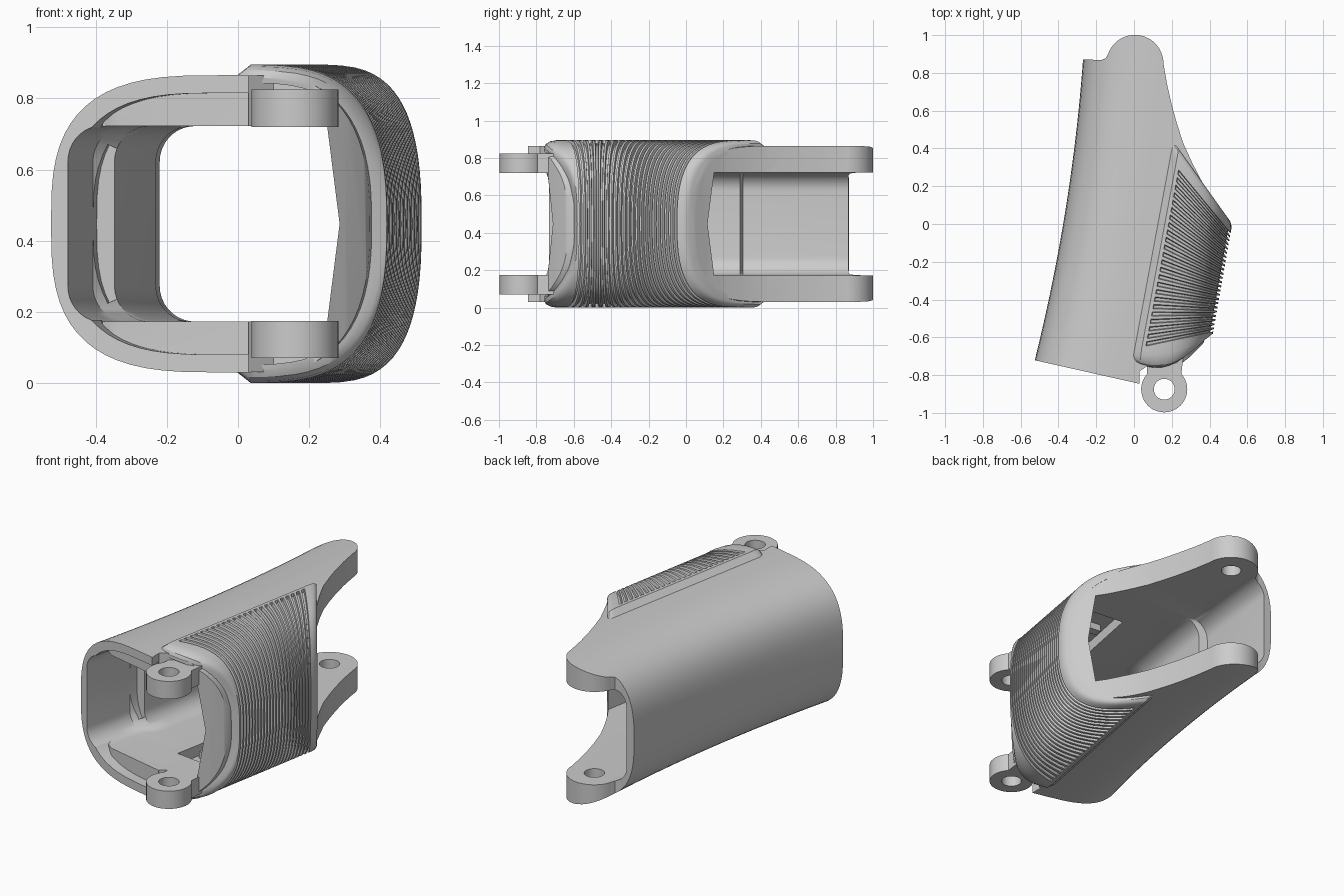
import bpy, bmesh, math
from mathutils import Vector

if "Cube" in bpy.data.objects:
    bpy.data.objects.remove(bpy.data.objects["Cube"])

ZC = 0.4475  # mirror plane height


def make(name, rings):
    """Closed solid lofted through equal-length rings, capped at both ends."""
    bm = bmesh.new()
    rows = [[bm.verts.new(p) for p in r] for r in rings]
    n = len(rows[0])
    for a, b in zip(rows, rows[1:]):
        for i in range(n):
            j = (i + 1) % n
            bm.faces.new((a[i], a[j], b[j], b[i]))
    bm.faces.new(rows[0][::-1])
    bm.faces.new(rows[-1])
    bmesh.ops.recalc_face_normals(bm, faces=bm.faces)
    me = bpy.data.meshes.new(name)
    bm.to_mesh(me)
    bm.free()
    ob = bpy.data.objects.new(name, me)
    bpy.context.collection.objects.link(ob)
    return ob


def prism(name, pts, z0, z1):
    return make(name, [[(x, y, z) for x, y in pts] for z in (z0, z1)])


def circle(cx, cy, r, n=48, a0=0.0, a1=360.0):
    m = n if a1 - a0 == 360 else n - 1
    return [(cx + r * math.cos(math.radians(a0 + (a1 - a0) * i / m)),
             cy + r * math.sin(math.radians(a0 + (a1 - a0) * i / m))) for i in range(n)]


def boolean(ob, cutter, op='DIFFERENCE'):
    m = ob.modifiers.new("cut", 'BOOLEAN')
    m.object, m.operation, m.solver = cutter, op, 'EXACT'
    bpy.context.view_layer.objects.active = ob
    bpy.ops.object.modifier_apply(modifier=m.name)
    bpy.data.objects.remove(cutter)


def smooth(ob, angle=30):
    bpy.ops.object.select_all(action='DESELECT')
    ob.select_set(True)
    bpy.context.view_layer.objects.active = ob
    bpy.ops.object.shade_smooth_by_angle(angle=math.radians(angle))


def left(y):
    return -0.375 + 0.1687 * y - 0.055 * y * y


def shell_ring(y, inset=0.0):
    """Soft rounded cross-section of the shell at depth y."""
    xl, h = left(y) + inset, 0.4175 - inset
    xc = left(y) + 0.5
    xs = max(xc, 0.0) + 0.01
    r = 0.48 + 0.175 * y - inset
    top = []
    for i in range(1, 17):
        a = math.pi / 2 * i / 16
        top.append((xc - (xc - xl) * math.cos(a) ** (2 / 3), h * math.sin(a) ** (2 / 3)))
    for i in range(0, 16):
        a = math.pi / 2 * i / 16
        top.append((xs + (r - xs) * math.sin(a) ** (2 / 3.5), h * math.cos(a) ** (2 / 2.6)))
    pts = [(xl, 0)] + top + [(r, 0)] + [(x, -z) for x, z in reversed(top)]
    return [(x, y, ZC + z) for x, z in pts]


def span(a, b, n):
    return [a + (b - a) * i / n for i in range(n + 1)]


# Main shell: lofted body trimmed by its top-view outline
shell = make("finger_shell", [shell_ring(y) for y in span(-0.9, 1.05, 26)])
outline = [(-0.7, -0.682), (0.03, -0.846), (0.03, -0.78), (0.1, -0.73), (0.25, -0.74),
           (0.3, -0.70), (0.36, -0.64), (0.41, -0.57), (0.6, -0.5), (0.6, -0.1),
           (0.52, 0.0), (0.43, 0.115), (0.37, 0.205), (0.31, 0.32), (0.26, 0.43),
           (0.225, 0.54), (0.2, 0.63), (0.175, 0.74)]
outline += circle(0.005, 0.85, 0.151, 24, 0, 160)
outline += [(-0.15, 0.877), (-0.175, 0.868), (-0.28, 0.872), (-0.7, 0.875)]
boolean(shell, prism("outline_cutter", outline, -0.2, 1.1), 'INTERSECT')


# Through cavity with a thicker middle part of the wall
def cavity_ring(y, wall):
    xl, xr, h, r = left(y) + wall, 0.40 + 0.175 * y, 0.275, 0.1
    pts = []
    for cz, a0 in ((h - r, 90), (-(h - r), 180)):
        pts += circle(xl + r, cz, r, 10, a0, a0 + 90)
    pts += [(xr - 0.02, -h), (xr + 0.01, 0), (xr - 0.02, h)]
    return [(x, y, ZC + z) for x, z in pts]


rows = [(y, 0.05) for y in span(-1.1, -0.43, 6)] + [(y, 0.10) for y in span(-0.38, 0.29, 6)]
rows += [(y, 0.05) for y in span(0.305, 1.15, 6)]
boolean(shell, make("cavity_cutter", [cavity_ring(y, w) for y, w in rows]))

# Front recess that leaves a thin rim around the cheek plates
recess = make("recess_cutter", [shell_ring(y, 0.05) for y in span(-1.0, -0.2, 10)])
area = [(-0.9, -1.1), (0.05, -1.1), (0.05, -0.79), (-0.34, -0.70), (-0.38, -0.67),
        (-0.39, -0.62), (-0.39, -0.43), (-0.34, -0.38), (-0.9, -0.38)]
boolean(recess, prism("recess_area", area, -0.2, 1.1), 'INTERSECT')
boolean(shell, recess)

# Blind pin holes in the rear lugs, pockets in the cheeks
boolean(shell, prism("pin_cutter", circle(0.005, 0.85, 0.055), 0.09, 2 * ZC - 0.09))
pocket = [(-0.01, -0.55), (0.22, -0.58), (0.33, 0.0), (0.1, 0.02)]
boolean(shell, prism("pocket_cutter", pocket, ZC - 0.34, ZC + 0.34))
smooth(shell)

# Parts repeated on the lower and upper cheek
for side, s in (("lower", -1), ("upper", 1)):
    z0, z1 = sorted((ZC + s * 0.2725, ZC + s * 0.3775))
    lug = prism("front_lug_" + side, circle(0.16, -0.875, 0.122), z0, z1)
    boolean(lug, prism("lug_hole", circle(0.16, -0.875, 0.055), -0.2, 1.1))
    smooth(lug)
    prism("lug_neck_" + side, [(0.07, -0.80), (0.25, -0.80), (0.27, -0.62), (0.07, -0.62)], z0, z1)
    r0, r1 = sorted((ZC + s * 0.30, ZC + s * 0.35))
    for k in range(2):
        x, y = 0.04 + 0.05 * k, -0.42 + 0.2 * k
        prism(f"pocket_rib_{side}_{k}", [(x, y), (x + 0.17, y - 0.02), (x + 0.18, y + 0.03),
                                         (x + 0.01, y + 0.05)], r0, r1)

# Ribbed grip pad: a fan of sections wrapped over the right side
PL0, PL1 = Vector((0.0, -0.66)), Vector((0.205, 0.44))
PR0, PR1 = Vector((0.42, -0.57)), Vector((0.52, 0.0))
angles = [math.asin(w ** 1.75) for w in (0, 0.05, 0.1, 0.15, 0.165, 0.3)]
angles += span(math.asin(0.42 ** 1.75), math.pi / 2, 16)
section = [(math.sin(a) ** (2 / 3.5), max(math.cos(a), 0) ** (2 / 2.6)) for a in angles]
section = section + [(w, -z) for w, z in reversed(section[:-1])]


def pad_ring(u, inset, groove, bow):
    pl, pr = PL0.lerp(PL1, u), PR0.lerp(PR1, max(u, -0.02))

    def point(w, z, d):
        k = 1 - 2.3 * d
        h = ZC - 0.033 * max(0.0, 1 - w / 0.1)
        p = pl.lerp(pr, w * k)
        return (p.x, p.y - bow * math.sin(math.pi * min(w, 1)), ZC + z * h * k)

    outer = [point(w, z, inset + (groove if w > 0.16 else 0)) for w, z in section]
    inner = [point(w, z, 0.05) for w, z in reversed(section)]
    return outer + inner


pad_rows = [(-0.06, 0.035, 0, 0.09), (-0.055, 0.016, 0, 0.085), (-0.045, 0.005, 0, 0.07),
            (-0.03, 0, 0, 0.04), (-0.01, 0, 0, 0.01)]
RIBS = 24
for i in range(RIBS):
    for f, g in ((0.0, 0), (0.12, 0.018), (0.48, 0.018), (0.6, 0)):
        pad_rows.append(((i + f) / RIBS * 0.93, 0, g, 0))
pad_rows += [(0.95, 0, 0, 0), (0.975, 0.002, 0, 0), (0.99, 0.007, 0, 0), (1.0, 0.017, 0, 0)]
smooth(make("grip_pad", [pad_ring(*r) for r in pad_rows]))
